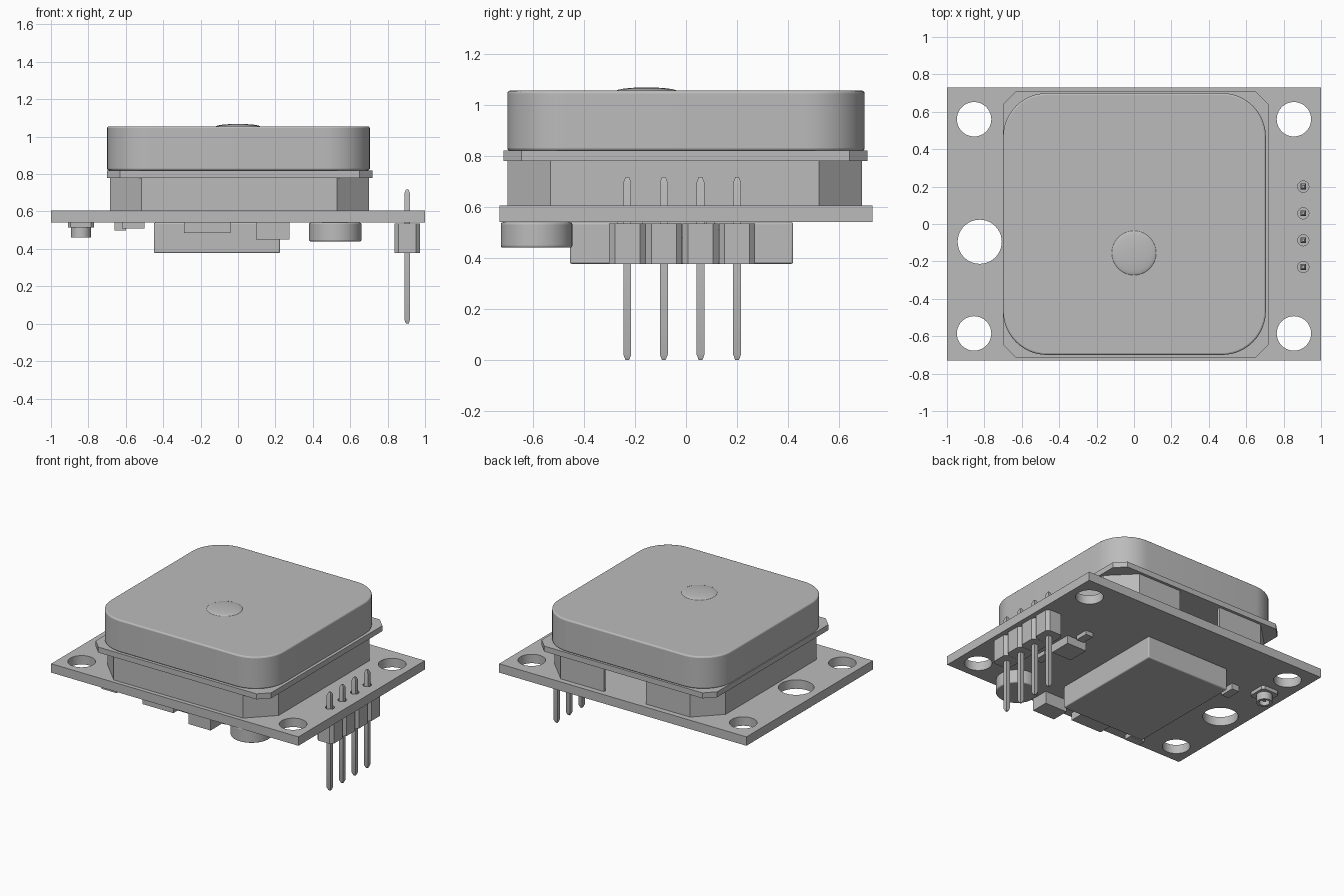
import bpy, bmesh
from math import sin, cos, pi, radians

cube = bpy.data.objects.get("Cube")
if cube:
    bpy.data.objects.remove(cube, do_unlink=True)

grey = bpy.data.materials.new("plain grey")
grey.use_nodes = True
GREY = (0.5, 0.5, 0.5, 1)
grey.diffuse_color = GREY
grey.node_tree.nodes["Principled BSDF"].inputs["Base Color"].default_value = GREY


# Outline helpers
def circle(x, y, r, n=40):
    return [(x + r * cos(2 * pi * i / n), y + r * sin(2 * pi * i / n)) for i in range(n)]


def rect(x0, x1, y0, y1):
    return [(x0, y0), (x1, y0), (x1, y1), (x0, y1)]


def chamfered(x0, x1, y0, y1, c):
    return [(x0 + c, y0), (x1 - c, y0), (x1, y0 + c), (x1, y1 - c),
            (x1 - c, y1), (x0 + c, y1), (x0, y1 - c), (x0, y0 + c)]


def rounded(x0, x1, y0, y1, r, n=12):
    pts = []
    corners = [(x1 - r, y1 - r), (x0 + r, y1 - r), (x0 + r, y0 + r), (x1 - r, y0 + r)]
    for k, (cx, cy) in enumerate(corners):
        for i in range(n + 1):
            a = pi / 2 * (k + i / n)
            pts.append((cx + r * cos(a), cy + r * sin(a)))
    return pts


def finish(name, mesh, bevel=0):
    obj = bpy.data.objects.new(name, mesh)
    bpy.context.collection.objects.link(obj)
    mesh.materials.clear()
    mesh.materials.append(grey)
    if bevel:
        mod = obj.modifiers.new("edge", "BEVEL")
        mod.width = bevel
        mod.segments = 3
        mod.limit_method = "ANGLE"
        mod.angle_limit = radians(40)
    bpy.ops.object.select_all(action="DESELECT")
    obj.select_set(True)
    bpy.context.view_layer.objects.active = obj
    bpy.ops.object.shade_smooth_by_angle(angle=radians(30))
    return obj


def slab(name, loops, z0, z1, bevel=0):
    """Extrude a filled outline; further loops become holes."""
    curve = bpy.data.curves.new(name, "CURVE")
    curve.dimensions = "2D"
    curve.fill_mode = "BOTH"
    curve.extrude = (z1 - z0) / 2
    for loop in loops:
        spline = curve.splines.new("POLY")
        spline.points.add(len(loop) - 1)
        for p, (x, y) in zip(spline.points, loop):
            p.co = (x, y, 0, 1)
        spline.use_cyclic_u = True
    temp = bpy.data.objects.new("outline", curve)
    bpy.context.collection.objects.link(temp)
    bpy.context.view_layer.update()
    mesh = bpy.data.meshes.new_from_object(
        temp.evaluated_get(bpy.context.evaluated_depsgraph_get()))
    bpy.data.objects.remove(temp, do_unlink=True)
    bm = bmesh.new()
    bm.from_mesh(mesh)
    bmesh.ops.remove_doubles(bm, verts=bm.verts, dist=1e-5)
    bmesh.ops.translate(bm, verts=bm.verts, vec=(0, 0, (z0 + z1) / 2))
    bmesh.ops.dissolve_limit(bm, angle_limit=0.01, verts=bm.verts, edges=bm.edges)
    bmesh.ops.recalc_face_normals(bm, faces=bm.faces)
    bm.to_mesh(mesh)
    bm.free()
    return finish(name, mesh, bevel)


def stack(name, x, y, rings, n, turn=0):
    """Skin (radius, height) rings around a vertical axis."""
    bm = bmesh.new()
    rows = [[bm.verts.new((x + r * cos(2 * pi * i / n + turn),
                           y + r * sin(2 * pi * i / n + turn), z))
             for i in range(n)] for r, z in rings]
    for a, b in zip(rows, rows[1:]):
        for i in range(n):
            j = (i + 1) % n
            bm.faces.new((a[i], a[j], b[j], b[i]))
    bm.faces.new(rows[0][::-1])
    bm.faces.new(rows[-1])
    mesh = bpy.data.meshes.new(name)
    bm.to_mesh(mesh)
    bm.free()
    return finish(name, mesh)


BOTTOM, TOP = 0.54, 0.605
PIN_X, PIN_Y = 0.905, (-0.23, -0.087, 0.057, 0.2)

# Circuit board with mounting holes and pin holes
holes = [circle(x, y, 0.092) for x in (-0.855, 0.855) for y in (-0.585, 0.56)]
holes.append(circle(-0.825, -0.095, 0.118))
holes += [circle(PIN_X, y, 0.03, 20) for y in PIN_Y]
slab("circuit_board", [rect(-1, 1, -0.73, 0.73)] + holes, BOTTOM, TOP)

# Thin-walled spacer frame, open in the middle of the back
wall = 0.02
outer = chamfered(-0.685, 0.7, -0.7, 0.69, 0.17)
inner = chamfered(-0.685 + wall, 0.7 - wall, -0.7 + wall, 0.69 - wall, 0.165)
order = [5, 6, 7, 0, 1, 2, 3, 4]
ring = [(-0.16, 0.69)] + [outer[i] for i in order] + [(0.18, 0.69), (0.18, 0.69 - wall)]
ring += [inner[i] for i in reversed(order)] + [(-0.16, 0.69 - wall)]
slab("spacer_frame", [ring], TOP, 0.78)

# Antenna plate, ceramic block and solder bump
slab("antenna_plate", [chamfered(-0.7, 0.72, -0.715, 0.71, 0.07)], 0.78, 0.82)
slab("antenna_block", [rounded(-0.7, 0.705, -0.7, 0.7, 0.235)], 0.82, 1.055, 0.01)
bump = [(0.12 * cos(a), 1.053 + 0.015 * sin(a)) for a in [pi / 2 * i / 8 for i in range(8)]]
stack("solder_bump", 0, -0.155, bump, 40)

# Header blocks and pins
for y in PIN_Y:
    slab("header_block", [chamfered(PIN_X - 0.068, PIN_X + 0.068, y - 0.071, y + 0.071, 0.022)],
         0.377, 0.535)
    stack("header_pin", PIN_X, y,
          [(0.01, 0), (0.022, 0.022), (0.022, 0.695), (0.01, 0.717)], 4, pi / 4)

# Receiver module and backup battery underneath
slab("receiver_module", [rect(-0.45, 0.225, -0.455, 0.42)], 0.377, BOTTOM, 0.008)
slab("backup_battery", [circle(0.52, -0.585, 0.14, 48)], 0.44, BOTTOM, 0.008)

# Antenna connector
slab("connector_base", [chamfered(-0.91, -0.77, 0.27, 0.41, 0.015)], 0.515, BOTTOM)
slab("connector_barrel", [circle(-0.84, 0.34, 0.053, 32), circle(-0.84, 0.34, 0.035, 32)],
     0.46, 0.515)
stack("connector_contact", -0.84, 0.34, [(0.012, 0.475), (0.012, 0.52)], 12)

# Small surface components: centre x, centre y, width, depth, lowest height
for x, y, w, d, z in [
        (0.185, -0.645, 0.18, 0.13, 0.45), (-0.165, -0.62, 0.25, 0.14, 0.485),
        (0.56, 0, 0.16, 0.16, 0.48), (0.56, 0.16, 0.06, 0.1, 0.51),
        (0.6, -0.22, 0.06, 0.1, 0.51), (-0.63, 0.24, 0.06, 0.11, 0.497),
        (-0.56, -0.66, 0.12, 0.06, 0.508)]:
    slab("chip_component", [rect(x - w / 2, x + w / 2, y - d / 2, y + d / 2)], z, BOTTOM)
